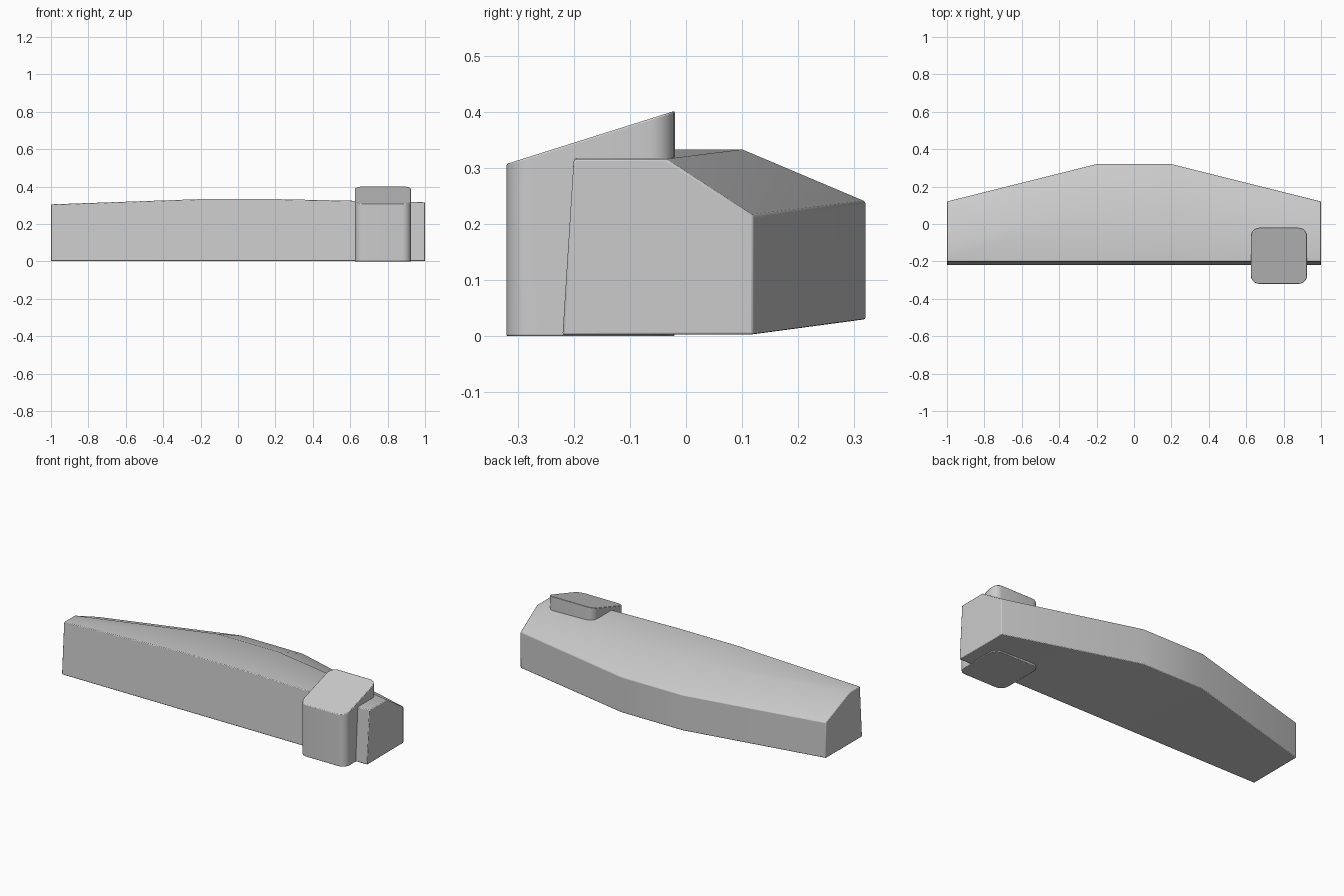
import bpy, bmesh, math

if "Cube" in bpy.data.objects:
    bpy.data.objects.remove(bpy.data.objects["Cube"])


def make_object(name, rings, bevel):
    """Skin a list of closed cross-sections, cap both ends, soften edges."""
    bm = bmesh.new()
    loops = [[bm.verts.new(p) for p in ring] for ring in rings]
    n = len(loops[0])
    for a, b in zip(loops, loops[1:]):
        for i in range(n):
            j = (i + 1) % n
            bm.faces.new((a[i], a[j], b[j], b[i]))
    bm.faces.new(loops[0])
    bm.faces.new(loops[-1])
    bmesh.ops.recalc_face_normals(bm, faces=bm.faces)
    mesh = bpy.data.meshes.new(name)
    bm.to_mesh(mesh)
    bm.free()
    obj = bpy.data.objects.new(name, mesh)
    bpy.context.collection.objects.link(obj)
    mod = obj.modifiers.new("soft_edges", 'BEVEL')
    mod.width = bevel
    mod.segments = 2
    mod.limit_method = 'ANGLE'
    mod.angle_limit = math.radians(36)
    bpy.ops.object.select_all(action='DESELECT')
    bpy.context.view_layer.objects.active = obj
    obj.select_set(True)
    bpy.ops.object.shade_smooth_by_angle(angle=math.radians(30))
    return obj


# Long body: x, top z, ridge y, back y, back top z, back bottom z
stations = [
    (-1.0, 0.305, -0.10, 0.12, 0.213, 0.003),
    (-0.2, 0.333, 0.10, 0.32, 0.24, 0.03),
    (0.2, 0.333, 0.10, 0.32, 0.24, 0.03),
    (1.0, 0.316, -0.035, 0.12, 0.215, 0.003),
]
body_rings = [[(x, -0.22, 0.002), (x, -0.20, top), (x, ridge, top),
               (x, back, back_top), (x, back, back_low)]
              for x, top, ridge, back, back_top, back_low in stations]
make_object("long_body", body_rings, 0.004)

# Corner block: rounded square column with a sloping top
cx, cy, half, r = 0.775, -0.17, 0.15, 0.045
outline = []
for k, (sx, sy) in enumerate([(1, 1), (-1, 1), (-1, -1), (1, -1)]):
    for s in range(7):
        a = math.radians(90 * k + 15 * s)
        outline.append((cx + sx * (half - r) + r * math.cos(a),
                        cy + sy * (half - r) + r * math.sin(a)))
bottom = [(x, y, 0.0) for x, y in outline]
top = [(x, y, 0.307 + (y + 0.32) * 0.315) for x, y in outline]
make_object("corner_block", [bottom, top], 0.003)
